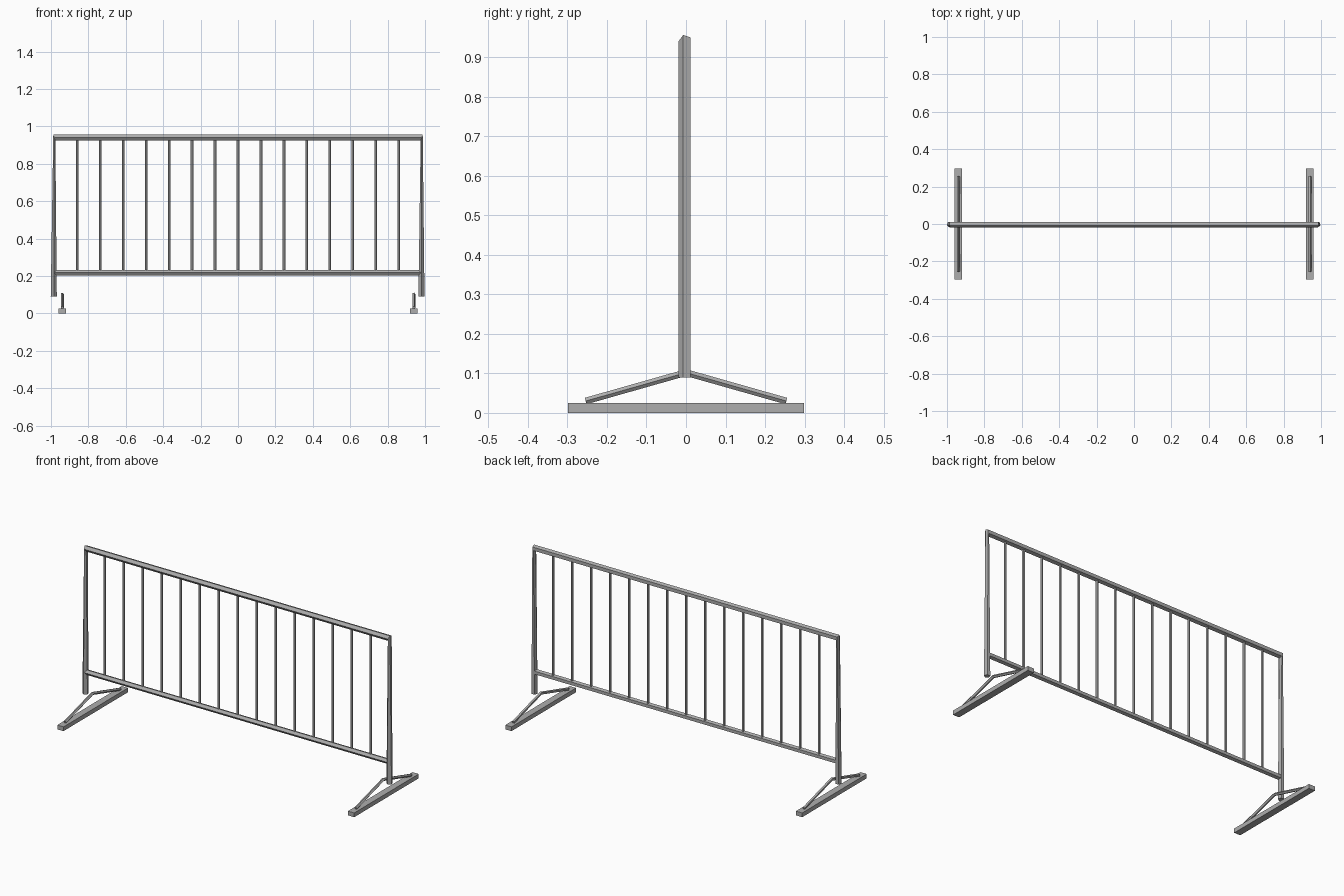
import bpy, bmesh, math
from mathutils import Vector

if "Cube" in bpy.data.objects:
    bpy.data.objects.remove(bpy.data.objects["Cube"])

steel = bpy.data.materials.new("grey_steel")
steel.diffuse_color = (0.42, 0.42, 0.42, 1)
steel.use_nodes = True
steel.node_tree.nodes["Principled BSDF"].inputs["Base Color"].default_value = steel.diffuse_color


def finish(name, bm):
    bmesh.ops.recalc_face_normals(bm, faces=bm.faces)
    mesh = bpy.data.meshes.new(name)
    bm.to_mesh(mesh)
    bm.free()
    mesh.materials.append(steel)
    obj = bpy.data.objects.new(name, mesh)
    bpy.context.collection.objects.link(obj)
    return obj


def tube(name, stations, side, radius):
    """Five-sided tube; each station is (centre, across vector), one corner points along -side."""
    bm = bmesh.new()
    side = Vector(side)
    rings = []
    for centre, across in stations:
        ring = []
        for k in range(5):
            a = math.pi + k * math.tau / 5
            offset = side * math.cos(a) + Vector(across) * math.sin(a)
            ring.append(bm.verts.new(Vector(centre) + offset * radius))
        rings.append(ring)
    for r0, r1 in zip(rings, rings[1:]):
        for k in range(5):
            j = (k + 1) % 5
            bm.faces.new((r0[k], r0[j], r1[j], r1[k]))
    bm.faces.new(rings[0])
    bm.faces.new(rings[-1])
    return finish(name, bm)


Y = -0.002
UP = (0, 0, 1)

# Bent outer frame: two posts that flatten toward the corners, and the top rail
tube("outer_frame", [
    ((-0.985, Y, 0.09), (-1, 0, 0)),
    ((-0.982, Y, 0.94), (-0.35, 0, 1)),
    ((0.982, Y, 0.94), (0.35, 0, 1)),
    ((0.981, Y, 0.09), (1, 0, 0)),
], (0, 1, 0), 0.017)

# Lower rail
tube("lower_rail", [((-0.982, Y, 0.218), UP), ((0.982, Y, 0.218), UP)],
     (0, 1, 0), 0.0155)

# Upright bars
for i in range(-7, 8):
    x = i * 0.1229
    tube("upright_bar", [((x, Y, 0.218), (1, 0, 0)), ((x, Y, 0.94), (1, 0, 0))],
         (0, 1, 0), 0.0072)

for s in (-1, 1):
    x = s * 0.94
    # Bent brace on each foot
    tube("foot_brace", [
        ((x, -0.254, 0.030), (0, -0.28, 0.96)),
        ((x, 0, 0.102), (0, 0, 1.04)),
        ((x, 0.254, 0.030), (0, 0.28, 0.96)),
    ], (-1, 0, 0), 0.0088)
    # Flat foot bar
    bm = bmesh.new()
    bmesh.ops.create_cube(bm, size=1)
    for v in bm.verts:
        v.co = (x + v.co.x * 0.04, v.co.y * 0.596, (v.co.z + 0.5) * 0.025)
    finish("foot_bar", bm)
